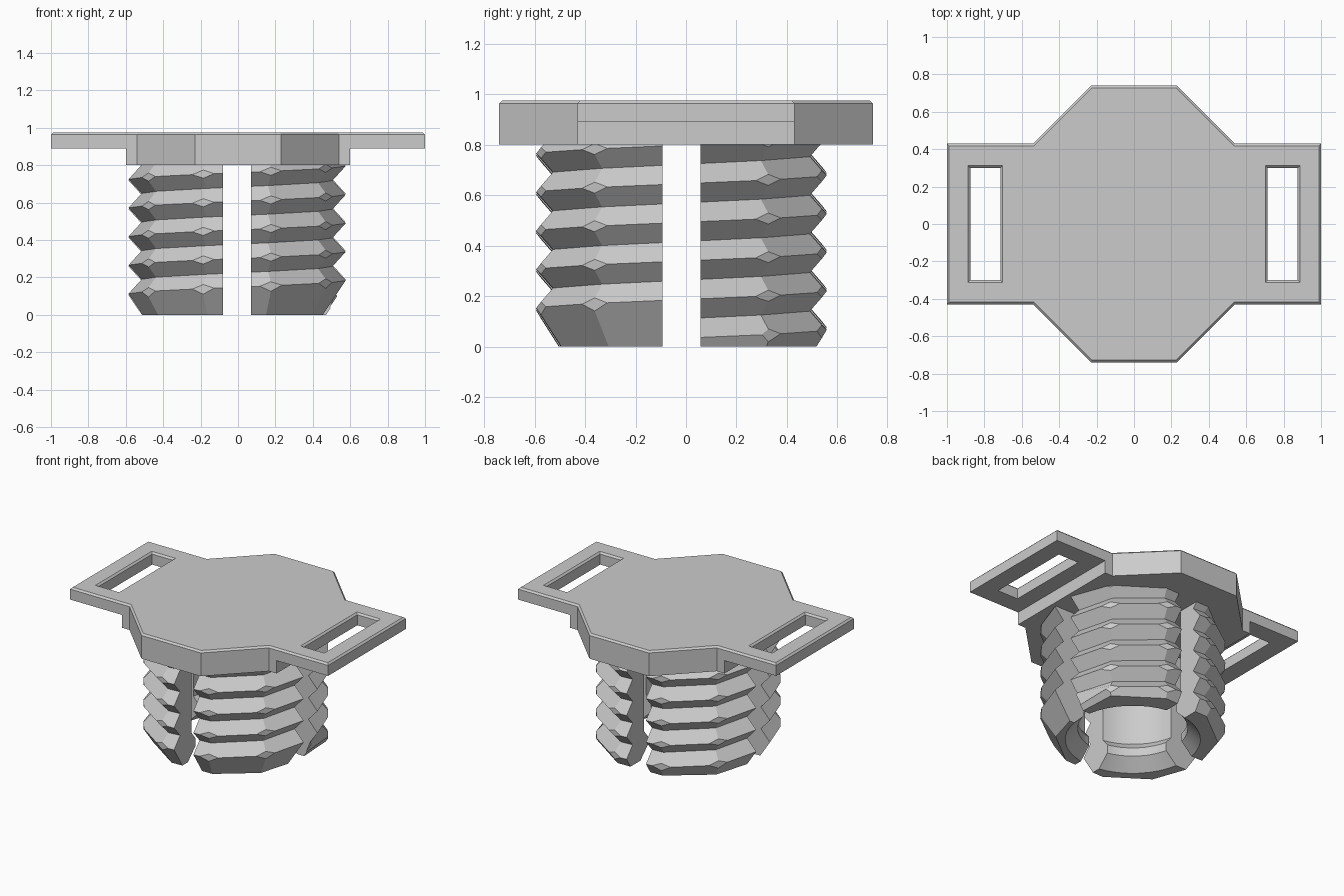
import bpy, bmesh, math
from mathutils import Vector

if "Cube" in bpy.data.objects:
    bpy.data.objects.remove(bpy.data.objects["Cube"])

gray = bpy.data.materials.new("plain_gray")
gray.diffuse_color = (0.6, 0.6, 0.6, 1)
gray.use_nodes = True
gray.node_tree.nodes["Principled BSDF"].inputs["Base Color"].default_value = gray.diffuse_color


def make(name, bm):
    bmesh.ops.recalc_face_normals(bm, faces=bm.faces)
    me = bpy.data.meshes.new(name)
    bm.to_mesh(me)
    bm.free()
    me.materials.append(gray)
    ob = bpy.data.objects.new(name, me)
    bpy.context.collection.objects.link(ob)
    return ob


def loft(name, rings):
    """Closed solid through rings of equal point count."""
    bm = bmesh.new()
    vs = [[bm.verts.new(p) for p in r] for r in rings]
    n = len(vs[0])
    for a, b in zip(vs, vs[1:]):
        for i in range(n):
            j = (i + 1) % n
            bm.faces.new((a[i], a[j], b[j], b[i]))
    bm.faces.new(vs[0][::-1])
    bm.faces.new(vs[-1])
    return make(name, bm)


def rect(x0, x1, y0, y1, z, g=0):
    return [(x0 - g, y0 - g, z), (x1 + g, y0 - g, z), (x1 + g, y1 + g, z), (x0 - g, y1 + g, z)]


def box(name, x0, x1, y0, y1, z0, z1):
    return loft(name, [rect(x0, x1, y0, y1, z) for z in (z0, z1)])


def circle(r, z, n, start=0.0):
    return [(CX + r * math.cos(start + math.tau * i / n),
             CY + r * math.sin(start + math.tau * i / n), z) for i in range(n)]


def cut(ob, tools, op='DIFFERENCE'):
    for t in tools:
        m = ob.modifiers.new(t.name, 'BOOLEAN')
        m.object, m.operation, m.solver = t, op, 'EXACT'
    bpy.context.view_layer.update()
    ev = ob.evaluated_get(bpy.context.evaluated_depsgraph_get())
    me = bpy.data.meshes.new_from_object(ev)
    ob.modifiers.clear()
    ob.data = me
    for t in tools:
        bpy.data.objects.remove(t)


CX, CY = -0.005, -0.018      # axis of the threaded plug
TOP, LIP = 0.975, 0.012      # plate top and its small chamfer

# Plate: octagon with two wings, chamfered top rim
quarter = [(1, 0.43), (0.54, 0.43), (0.23, 0.74)]
outline = (quarter + [(-x, y) for x, y in quarter[::-1]]
           + [(-x, -y) for x, y in quarter] + [(x, -y) for x, y in quarter[::-1]])
bm = bmesh.new()
low = [bm.verts.new((x, y, 0.80)) for x, y in outline]
high = [bm.verts.new((x, y, TOP - LIP)) for x, y in outline]
for i in range(len(outline)):
    j = (i + 1) % len(outline)
    bm.faces.new((low[i], low[j], high[j], high[i]))
bm.faces.new(low[::-1])
cap = bm.faces.new(high)
bm.normal_update()
bmesh.ops.inset_region(bm, faces=[cap], thickness=LIP, use_even_offset=True)
for v in cap.verts:
    v.co.z = TOP
plate = make("strap_plate", bm)

# Thin the wings from below and cut the strap slots
tools = []
for s in (-1, 1):
    x0, x1 = sorted((s * 0.6, s * 1.2))
    tools.append(box("wing_cutter", x0, x1, -0.6, 0.6, 0.7, 0.89))
    x0, x1 = sorted((s * 0.715, s * 0.875))
    tools.append(loft("slot_cutter", [rect(x0, x1, -0.3, 0.3, 0.85),
                                      rect(x0, x1, -0.3, 0.3, TOP - LIP),
                                      rect(x0, x1, -0.3, 0.3, TOP, LIP),
                                      rect(x0, x1, -0.3, 0.3, TOP + 0.05, LIP)]))
cut(plate, tools)

# Threaded plug: ten-sided helical thread with a tapered foot
N, PITCH, START, RC, RV, TURNS = 10, 0.153, 0.033, 0.605, 0.535, 7
bm = bmesh.new()
cols, feet = [], []
for k in range(N):
    a = math.tau * k / N
    d = Vector((math.cos(a), math.sin(a), 0))
    c0 = START + PITCH * k / N
    first = c0 if k else c0 + PITCH
    rb = RC - 0.67 * first
    o = Vector((CX, CY, 0))
    feet.append(bm.verts.new(o + d * rb))
    col = []
    for i in range(2 * TURNS):
        z = c0 + i * PITCH / 2
        r = RV if i % 2 else RC
        if z < first:                      # thread run-out blends into the foot
            r = rb + (RC - rb) * z / first
        col.append(bm.verts.new(o + d * r + Vector((0, 0, z))))
    cols.append(col)
for k in range(N):
    a, b = cols[k], cols[(k + 1) % N]
    shift = 2 if k == N - 1 else 0
    bm.faces.new([feet[k], feet[(k + 1) % N]] + b[:shift + 1] + [a[0]])
    for i in range(2 * TURNS - 1 - shift):
        bm.faces.new((a[i], b[i + shift], b[i + 1 + shift], a[i + 1]))
bmesh.ops.bisect_plane(bm, geom=bm.verts[:] + bm.edges[:] + bm.faces[:],
                       plane_co=(0, 0, 0.81), plane_no=(0, 0, 1), clear_outer=True)
bmesh.ops.holes_fill(bm, edges=[e for e in bm.edges if e.is_boundary], sides=0)
plug = make("threaded_plug", bm)

# Flatten the thread corners
step = math.pi / N
R = 0.585 / math.cos(step)
cut(plug, [loft("corner_trimmer", [circle(R, z, N, step) for z in (-0.1, 1)])], 'INTERSECT')

# Hollow bore with an inner lip, and crossed slots that split the plug in four
bore = [(0.44, -0.05), (0.43, 0), (0.35, 0.08), (0.35, 0.14), (0.39, 0.19), (0.39, 0.9)]
cut(plug, [loft("bore_cutter", [circle(r, z, 40) for r, z in bore]),
           box("cross_slot_cutter", CX - 0.075, CX + 0.075, -1, 1, -0.1, 0.9),
           box("cross_slot_cutter", -1, 1, CY - 0.076, CY + 0.076, -0.1, 0.9)])

# Smooth the bore, keep the thread facets crisp
bpy.context.view_layer.objects.active = plug
plug.select_set(True)
bpy.ops.object.shade_smooth_by_angle(angle=math.radians(15))
